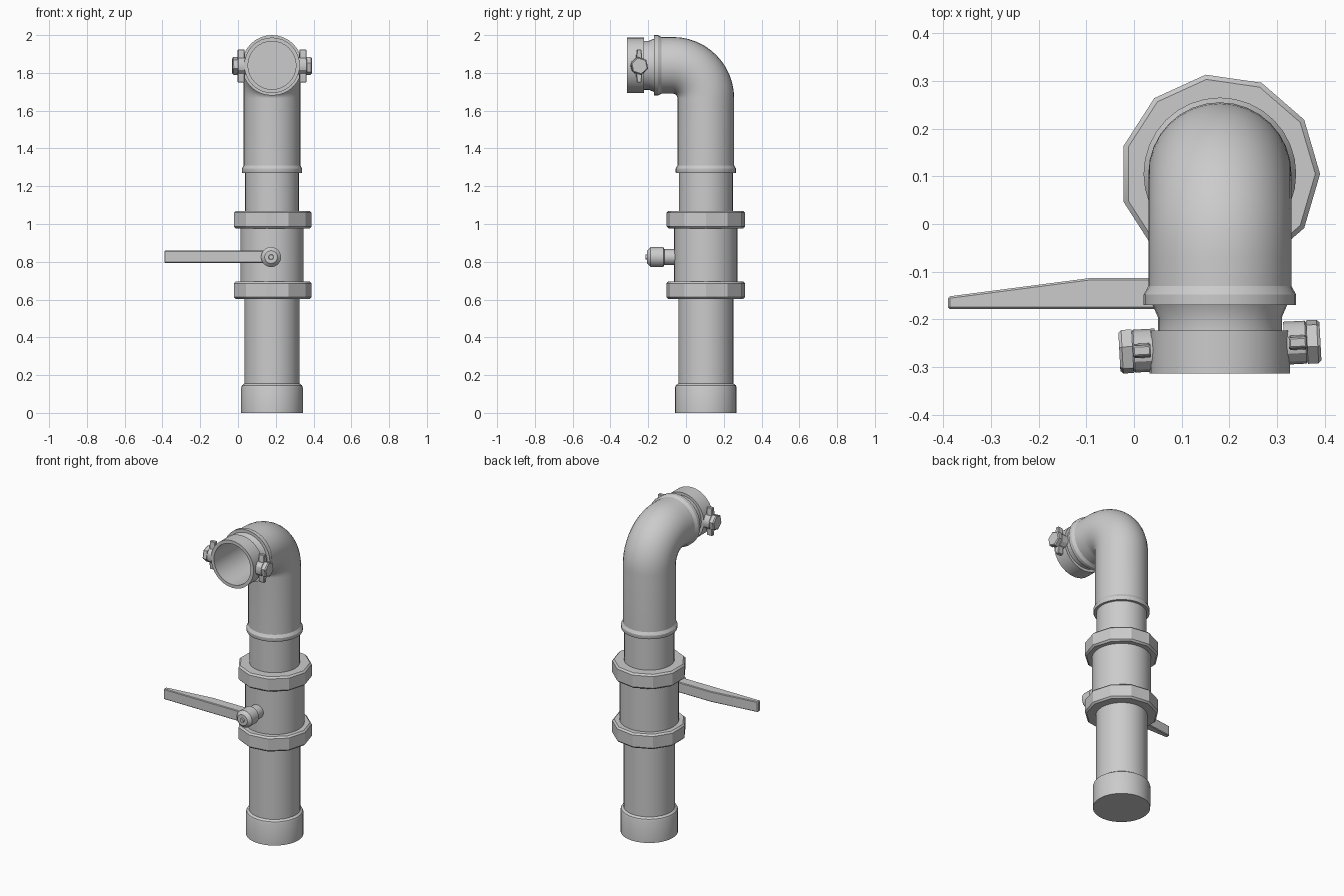
import bpy, bmesh
from math import pi, sin, cos, radians
from mathutils import Matrix, Vector

if "Cube" in bpy.data.objects:
    bpy.data.objects.remove(bpy.data.objects["Cube"])

CX, CY, TOP = 0.18, 0.105, 1.84   # pipe axis and outlet height


def finish(name, bm, angle=30):
    bmesh.ops.recalc_face_normals(bm, faces=bm.faces)
    me = bpy.data.meshes.new(name)
    bm.to_mesh(me)
    bm.free()
    ob = bpy.data.objects.new(name, me)
    bpy.context.collection.objects.link(ob)
    bpy.ops.object.select_all(action='DESELECT')
    ob.select_set(True)
    bpy.context.view_layer.objects.active = ob
    bpy.ops.object.shade_smooth_by_angle(angle=radians(angle))
    return ob


def skin(bm, rings):
    for a, b in zip(rings, rings[1:]):
        n = max(len(a), len(b))
        for i in range(n):
            j = (i + 1) % n
            if len(a) == 1:
                bm.faces.new((a[0], b[i], b[j]))
            elif len(b) == 1:
                bm.faces.new((a[i], a[j], b[0]))
            else:
                bm.faces.new((a[i], a[j], b[j], b[i]))


def lathe(name, profile, matrix, segs=32, phase=0.0):
    """Revolve (radius, height) points round local z."""
    bm = bmesh.new()
    rings = []
    for r, h in profile:
        n = segs if r > 0 else 1
        rings.append([bm.verts.new(matrix @ Vector((r * cos(phase + 2 * pi * i / segs),
                                                    r * sin(phase + 2 * pi * i / segs), h)))
                      for i in range(n)])
    skin(bm, rings)
    return finish(name, bm)


def prism(name, pts, z0, z1, bevel=0.0):
    bm = bmesh.new()
    f = bm.faces.new([bm.verts.new((x, y, z0)) for x, y in pts])
    new = bmesh.ops.extrude_face_region(bm, geom=[f])['geom']
    bmesh.ops.translate(bm, vec=(0, 0, z1 - z0),
                        verts=[v for v in new if isinstance(v, bmesh.types.BMVert)])
    if bevel:
        bmesh.ops.bevel(bm, geom=bm.edges[:], offset=bevel, segments=1, affect='EDGES')
    return finish(name, bm)


UP = Matrix.Translation((CX, CY, 0))
FRONT = Matrix.Rotation(pi / 2, 4, 'X')      # local z -> -y

# vertical pipes
lathe("lower_pipe", [(0, 0), (0.163, 0), (0.163, 0.135), (0.159, 0.146), (0.146, 0.155),
                     (0.146, 0.64), (0, 0.64)], UP)
lathe("valve_body", [(0, 0.62), (0.168, 0.62), (0.168, 1.05), (0, 1.05)], UP)
lathe("upper_pipe", [(0, 1.03), (0.143, 1.03), (0.143, 1.28), (0, 1.28)], UP)
lathe("elbow_rim", [(0, 1.27), (0.158, 1.27), (0.16, 1.275), (0.16, 1.293), (0.15, 1.31),
                    (0, 1.31)], UP)

# eleven-sided union nuts
for name, z in (("lower_nut", 0.603), ("upper_nut", 0.977)):
    lathe(name, [(0, z), (0.2, z), (0.21, z + 0.01), (0.21, z + 0.083),
                 (0.2, z + 0.093), (0, z + 0.093)], UP, segs=11)

# elbow swept through a quarter turn
R, N = 0.175, 12
path = [(CY, 1.3, 0)]
for k in range(N + 1):
    a = pi / 2 * k / N
    path.append((CY - R * (1 - cos(a)), TOP - R + R * sin(a), a))
path.append((-0.15, TOP, pi / 2))
bm = bmesh.new()
rings = []
for y, z, a in path:
    ring = []
    for i in range(32):
        t = 2 * pi * i / 32
        u, w = 0.15 * cos(t), 0.15 * sin(t)
        ring.append(bm.verts.new((CX + u, y + w * cos(a), z + w * sin(a))))
    rings.append(ring)
skin(bm, rings)
finish("elbow", bm)

# outlet rim, neck and open coupling ring
lathe("outlet", [(0, 0), (0.127, 0), (0.127, 0.313), (0.147, 0.313), (0.147, 0.223),
                 (0.13, 0.223), (0.13, 0.195), (0.141, 0.17), (0.16, 0.17), (0.16, 0.148),
                 (0.157, 0.143), (0.15, 0.13), (0.129, 0.13), (0.129, -0.002), (0, -0.002)],
      Matrix.Translation((CX, 0, TOP)) @ FRONT)

# side bolts with upright wings, slightly twisted about the outlet
for side, s in (("left", -1), ("right", 1)):
    M = (Matrix.Translation((CX, -0.257, TOP - 0.003)) @ Matrix.Rotation(radians(3), 4, 'Z')
         @ Matrix.Rotation(s * pi / 2, 4, 'Y'))
    lathe(side + "_bolt_shank", [(0, 0.135), (0.045, 0.135), (0.045, 0.18), (0.036, 0.187),
                                 (0, 0.187)], M, segs=12)
    lathe(side + "_bolt_head", [(0, 0.183), (0.048, 0.183), (0.048, 0.205), (0.042, 0.211),
                                (0, 0.211)], M, segs=6, phase=radians(12))
    wing = prism(side + "_wing", [(-0.087, -0.011), (-0.05, -0.015), (0.05, -0.015),
                                  (0.087, -0.011), (0.087, 0.011), (0.05, 0.015),
                                  (-0.05, 0.015), (-0.087, 0.011)], 0.145, 0.182, 0.003)
    wing.data.transform(M)

# valve stem and lever
lathe("valve_stem", [(0, 0.04), (0.042, 0.04), (0.042, 0.115), (0.053, 0.12), (0.053, 0.187),
                     (0.034, 0.206), (0.014, 0.206), (0.012, 0.215), (0, 0.215)],
      Matrix.Translation((0.175, 0, 0.825)) @ FRONT, segs=24)
prism("lever", [(0.17, -0.178), (-0.39, -0.178), (-0.39, -0.152), (-0.09, -0.113),
                (0.17, -0.113)], 0.794, 0.859, 0.004)
